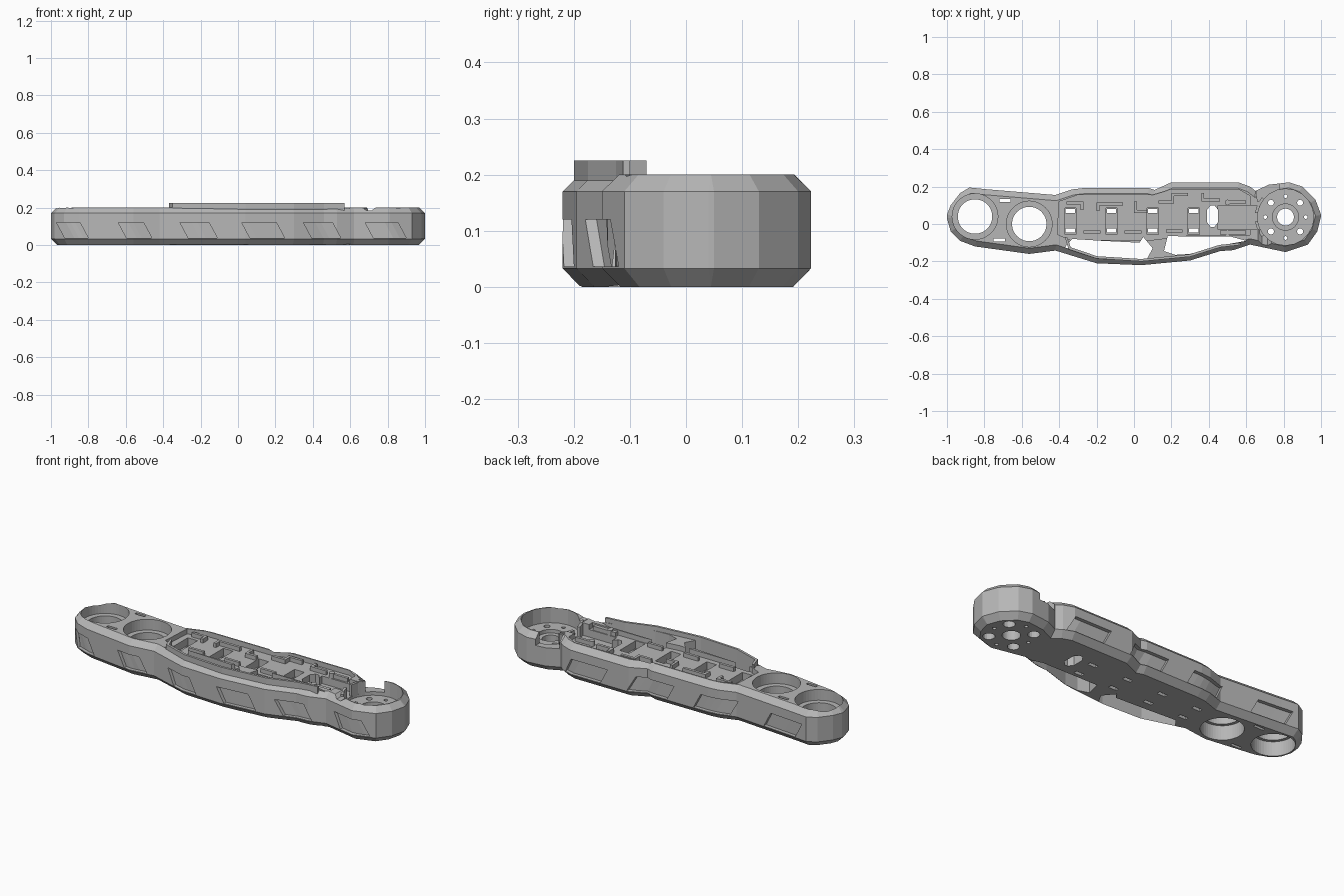
import bpy, bmesh, math
from mathutils import Vector

if "Cube" in bpy.data.objects:
    bpy.data.objects.remove(bpy.data.objects["Cube"])

grey = bpy.data.materials.new("light_grey")
grey.diffuse_color = (0.47, 0.47, 0.47, 1)
grey.use_nodes = True
grey.node_tree.nodes["Principled BSDF"].inputs["Base Color"].default_value = grey.diffuse_color

# Arm outline, counter-clockwise: front edge, hub end, rear edge, cup end
FRONT = [(-1, .03), (-.98, -.04), (-.93, -.09), (-.85, -.12), (-.56, -.16), (-.42, -.142),
         (-.2, -.21), (.04, -.22), (.3, -.195), (.46, -.145), (.53, -.14), (.62, -.11),
         (.81, -.15), (.93, -.11), (.98, -.04), (1, .04)]
REAR = [(-1, .05), (-.98, .1), (-.93, .165), (-.88, .195), (-.78, .185), (-.42, .155),
        (-.33, .185), (-.27, .192), (.08, .192), (.11, .182), (.2, .223), (.56, .222),
        (.62, .2), (.65, .177), (.72, .21), (.83, .223), (.9, .2), (.97, .13), (1, .05)]
OUTLINE = FRONT + REAR[::-1]


def inset(pts, d):
    """Move every edge of a closed outline inwards by d."""
    out = []
    for i, p in enumerate(pts):
        a, b, c = Vector(pts[i - 1]), Vector(p), Vector(pts[(i + 1) % len(pts)])
        u, v = (b - a).normalized(), (c - b).normalized()
        n, m = Vector((-u.y, u.x)), Vector((-v.y, v.x))
        out.append(tuple(b + (n + m) * d / max(.5, 1 + n.dot(m))))
    return out


def loft(name, rings):
    """Close a stack of equal-length 3D rings into a solid."""
    bm = bmesh.new()
    rows = [[bm.verts.new(p) for p in r] for r in rings]
    n = len(rows[0])
    for lo, hi in zip(rows, rows[1:]):
        for i in range(n):
            bm.faces.new((lo[i], lo[(i + 1) % n], hi[(i + 1) % n], hi[i]))
    bm.faces.new(rows[0][::-1])
    bm.faces.new(rows[-1])
    bmesh.ops.recalc_face_normals(bm, faces=bm.faces)
    me = bpy.data.meshes.new(name)
    bm.to_mesh(me)
    bm.free()
    me.materials.append(grey)
    ob = bpy.data.objects.new(name, me)
    bpy.context.collection.objects.link(ob)
    return ob


def prism(name, pts, z0, z1):
    return loft(name, [[(x, y, z) for x, y in pts] for z in (z0, z1)])


def box(name, x0, x1, y0, y1, z0, z1):
    return prism(name, [(x0, y0), (x1, y0), (x1, y1), (x0, y1)], z0, z1)


def circle(x, y, r, n=32):
    return [(x + r * math.cos(2 * math.pi * i / n), y + r * math.sin(2 * math.pi * i / n)) for i in range(n)]


def disc(name, x, y, r, z0, z1, n=32):
    return prism(name, circle(x, y, r, n), z0, z1)


def cut(target, cutter):
    """Subtract a cutter and delete it."""
    mod = target.modifiers.new("cut", 'BOOLEAN')
    mod.operation, mod.solver, mod.object = 'DIFFERENCE', 'EXACT', cutter
    bpy.context.view_layer.objects.active = target
    bpy.ops.object.modifier_apply(modifier=mod.name)
    bpy.data.objects.remove(cutter)


def edge_y(edge, x):
    for (xa, ya), (xb, yb) in zip(edge, edge[1:]):
        if xa <= x <= xb:
            return ya + (yb - ya) * (x - xa) / (xb - xa)


def window(edge, s, x0, x1):
    """Slanted pocket following the side wall between x0 and x1."""
    cols, lean = [], .045
    for i in range(6):
        x = x0 + (x1 - lean - x0) * i / 5
        ring = []
        for dx, z in ((lean, .036), (0, .12)):
            ring.append((x + dx, edge_y(edge, x + dx) - s * .02, z))
        ring += [(x, s * .4, .12), (x + lean, s * .4, .036)]
        cols.append(ring)
    return loft("window_cutter", cols)


# Arm body with chamfered top and bottom rims
body = loft("arm_body", [[(x, y, z) for x, y in inset(OUTLINE, d)]
                         for z, d in ((0, .032), (.033, 0), (.17, 0), (.2, .03))])

# Sunken equipment tray
cut(body, prism("tray_cutter", [(-.41, -.055), (-.34, -.085), (.1, -.085), (.3, -.06), (.62, -.06),
                (.62, .15), (.56, .185), (.2, .185), (.1, .155), (-.3, .155), (-.4, .12)], .172, .3))

# Open gaps between tray and front wall
cut(body, prism("gap_cutter", [(-.37, -.125), (-.2, -.18), (.04, -.19), (.07, -.185), (.1, -.13), (.05, -.07),
                               (.03, -.10), (-.17, -.09), (-.33, -.08)], -.1, .3))
cut(body, prism("gap_cutter", [(.16, -.145), (.22, -.165), (.3, -.16), (.46, -.115), (.6, -.09), (.52, -.068),
                               (.18, -.065)], -.1, .3))

# Side windows
for a, b in ((-.97, -.8), (-.64, -.46), (-.31, -.11), (.02, .25), (.35, .55), (.68, .9)):
    cut(body, window(FRONT, -1, a, b))
for a, b in ((-.85, -.6), (-.43, -.18), (-.06, .21), (.33, .6)):
    cut(body, window(REAR, 1, a, b))

# Two round cups with an inner lip
for x, y in ((-.85, .04), (-.56, 0)):
    cut(body, disc("cup_cutter", x, y, .092, -.1, .3, 48))
    cut(body, disc("cup_cutter", x, y, .122, .14, .3, 48))
    cut(body, disc("cup_cutter", x, y, .108, -.1, .08, 48))
for x, y in ((-.69, .125), (-.72, -.085)):
    cut(body, box("slot_cutter", x - .03, x + .03, y - .008, y + .008, -.1, .3))

# Hub recess, centre bore and screw holes
HX, HY = .81, .037
cut(body, prism("hub_cutter", [(HX + (x - HX) * .86, HY + (y - HY) * .86) for x, y in
                               circle(HX, HY, .175, 20)], .115, .3))
cut(body, box("channel_cutter", .45, .72, -.03, .1, .13, .3))
cut(body, disc("bore_cutter", HX, HY, .045, -.1, .3))
cut(body, disc("bore_cutter", HX, HY, .07, .095, .3))
for sx in (-1, 1):
    for sy in (-1, 1):
        x, y = HX + sx * .078, HY + sy * .077
        cut(body, disc("screw_cutter", x, y, .016, -.1, .3, 16))
        cut(body, disc("screw_cutter", x, y, .03, -.1, .05, 16))
    cut(body, disc("pin_cutter", HX + sx * .108, HY, .01, -.1, .3, 12))
    cut(body, disc("pin_cutter", HX, HY + sx * .112, .01, -.1, .3, 12))

# Rear opening and small front dip in the hub rim
cut(body, prism("opening_cutter", [(.66, .12), (.78, .15), (.77, .4), (.64, .4)], .135, .3))
cut(body, loft("dip_cutter", [[(.7 + dx, y, z) for dx, z in ((-.05, .21), (-.015, .185), (.015, .185), (.05, .21))]
                              for y in (-.3, -.02)]))

# Cable opening beside the channel
cut(body, prism("cable_cutter", [(.39, .01), (.41, -.015), (.43, -.015), (.45, .01), (.45, .075),
                                 (.43, .1), (.41, .1), (.39, .075)], -.1, .3))

# Strap channels: shallow pocket with through slots at both ends
for x in (-.34, -.12, .1, .32):
    cut(body, box("strap_cutter", x - .03, x + .03, -.055, .085, .13, .3))
    for y in (-.045, .06):
        cut(body, box("strap_cutter", x - .025, x + .025, y, y + .02, -.1, .2))
body.data.materials.clear()
body.data.materials.append(grey)

# Raised locating ribs on the tray
RIBS = [(-.36, -.27, .105, .12), (-.285, -.27, .075, .105), (-.2, -.06, .1, .115), (-.2, -.185, .07, .1),
        (.0, .015, .06, .12), (.015, .07, .06, .075), (.13, .2, .11, .125), (.2, .215, .11, .165),
        (.215, .29, .15, .165), (.36, .46, .12, .135), (.36, .375, .135, .165), (.5, .6, .11, .125),
        (-.27, -.18, -.05, -.035), (-.05, .04, -.05, -.035), (.17, .26, -.045, -.03), (.46, .6, -.055, -.035)]
for i, (a, b, c, d) in enumerate(RIBS):
    box(f"tray_rib_{i + 1}", a, b, c, d, .165, .195)

# Small guide posts by the channel
for y in (-.045, .115):
    disc("guide_post", .5, y, .015, .165, .2, 16)

# Thin raised guard inside the front rim
path = [(-.37, -.07), (-.35, -.135), (-.2, -.185), (.04, -.2), (.3, -.175), (.46, -.125), (.57, -.112)]
back = [(-.358, -.07), (-.338, -.125), (-.198, -.172), (.038, -.187), (.297, -.162), (.456, -.112), (.57, -.1)]
prism("front_guard", path + back[::-1], .12, .225)

# Curved collar between tray and hub
arc = [math.radians(a) for a in range(140, 221, 16)]
for lo, hi in ((0, 3), (3, 6)):
    part = arc[lo:hi]
    prism("hub_collar", [(HX + .165 * math.cos(t), HY + .165 * math.sin(t)) for t in part] +
          [(HX + .15 * math.cos(t), HY + .15 * math.sin(t)) for t in part[::-1]], .11, .195)
